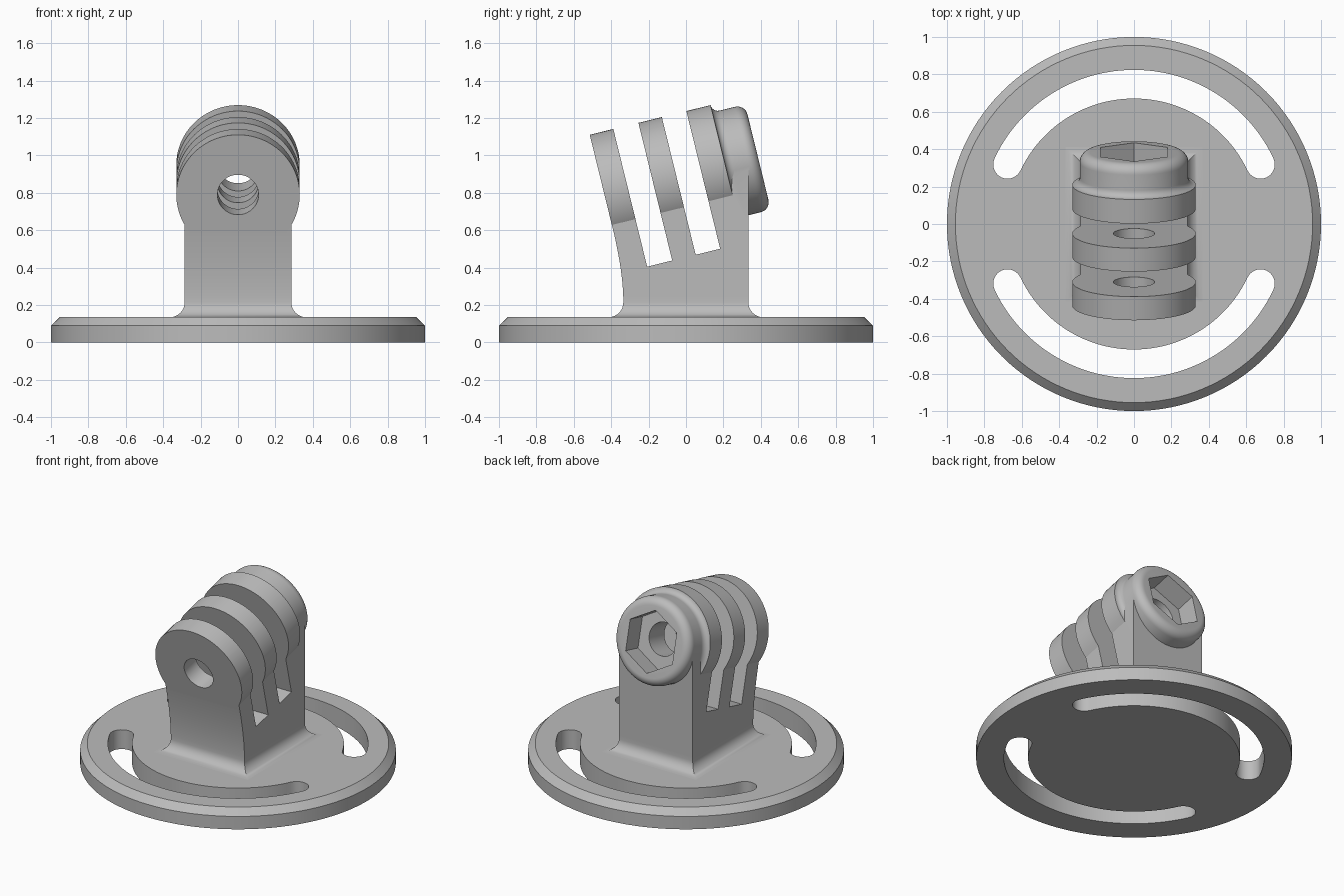
import bpy, bmesh, math
from mathutils import Matrix, Vector

if "Cube" in bpy.data.objects:
    bpy.data.objects.remove(bpy.data.objects["Cube"])

grey = bpy.data.materials.new("grey plastic")
grey.diffuse_color = (0.5, 0.5, 0.5, 1)
grey.use_nodes = True
grey.node_tree.nodes["Principled BSDF"].inputs["Base Color"].default_value = grey.diffuse_color

TILT = math.radians(13.8)
# Tilted frame: local z runs along the hinge axis (s), local y points up (t)
AXIS = Matrix.Translation((0, -0.436, 0.79)) @ Matrix.Rotation(TILT - math.pi / 2, 4, 'X') @ Matrix.Diagonal((1, -1, 1, 1))


def make(name, rings, matrix=None):
    """Closed solid lofted through rings of equal point count."""
    bm = bmesh.new()
    vs = [[bm.verts.new(p) for p in ring] for ring in rings]
    n = len(rings[0])
    for a, b in zip(vs, vs[1:]):
        for i in range(n):
            j = (i + 1) % n
            bm.faces.new((a[i], a[j], b[j], b[i]))
    bm.faces.new(vs[0])
    bm.faces.new(vs[-1])
    if matrix:
        bm.transform(matrix)
    bmesh.ops.recalc_face_normals(bm, faces=bm.faces)
    me = bpy.data.meshes.new(name)
    bm.to_mesh(me)
    bm.free()
    ob = bpy.data.objects.new(name, me)
    bpy.context.collection.objects.link(ob)
    me.materials.append(grey)
    return ob


def circle(r, z, n=96, turn=0.0):
    return [(r * math.cos(turn + math.tau * i / n), r * math.sin(turn + math.tau * i / n), z)
            for i in range(n)]


def box(name, x, y0, y1, z0, z1, matrix):
    return make(name, [[(-x, y0, z), (x, y0, z), (x, y1, z), (-x, y1, z)] for z in (z0, z1)], matrix)


def combine(target, tool, operation):
    mod = target.modifiers.new(operation, 'BOOLEAN')
    mod.operation, mod.solver, mod.object = operation, 'EXACT', tool
    bpy.context.view_layer.objects.active = target
    bpy.ops.object.modifier_apply(modifier=mod.name)
    bpy.data.objects.remove(tool)


def smooth(ob):
    bpy.ops.object.select_all(action='DESELECT')
    ob.select_set(True)
    bpy.context.view_layer.objects.active = ob
    bpy.ops.object.shade_smooth_by_angle(angle=math.radians(25))


# Round base plate with a chamfered top edge
plate = make("base_plate", [circle(1, 0, 128), circle(1, 0.09, 128), circle(0.955, 0.135, 128)])

# Two curved slots with rounded ends
MID, HALF, A0 = 0.7475, 0.0765, math.radians(25.2)
for side in (0, math.pi):
    a1, a2 = side + A0, side + math.pi - A0
    arc = [a1 + (a2 - a1) * i / 48 for i in range(49)]
    outline = [((MID + HALF) * math.cos(a), (MID + HALF) * math.sin(a)) for a in arc]
    for i in range(1, 12):
        b = a2 + math.pi * i / 12
        outline.append((MID * math.cos(a2) + HALF * math.cos(b), MID * math.sin(a2) + HALF * math.sin(b)))
    outline += [((MID - HALF) * math.cos(a), (MID - HALF) * math.sin(a)) for a in reversed(arc)]
    for i in range(1, 12):
        b = a1 + math.pi + math.pi * i / 12
        outline.append((MID * math.cos(a1) + HALF * math.cos(b), MID * math.sin(a1) + HALF * math.sin(b)))
    combine(plate, make("slot_cutter", [[(x, y, z) for x, y in outline] for z in (-0.1, 0.3)]), 'DIFFERENCE')

# Stem: flared foot, front face bending into the tilt, upright back
def ring(x, yf, zf, yb, zb):
    return [(-x, yf, zf), (x, yf, zf), (x, yb, zb), (-x, yb, zb)]

R = 0.08
rings = [ring(0.285 + R, -0.335 - R, 0.125, 0.333 + R, 0.125)]
for i in range(9):
    a = math.pi / 2 * i / 8
    o, z = R * (1 - math.sin(a)), 0.135 + R * (1 - math.cos(a))
    rings.append(ring(0.285 + o, -0.335 - o, z, 0.333 + o, z))
for i in range(1, 13):
    t = i / 12
    y = -0.335 * (1 - t * t) - 0.394 * t * t
    z = 0.215 * (1 - t) ** 2 + 2 * 0.379 * t * (1 - t) + 0.62 * t * t
    rings.append(ring(0.285, y, z, 0.333, z))
rings.append(ring(0.285, -0.436, 0.79, 0.333, 0.79 + 0.769 * math.tan(TILT)))
mount = make("hinge_mount", rings)

# Hinge barrel with a filleted, rounded boss behind it
profile = [(0, 0.33), (0.665, 0.33)]
for i in range(1, 7):
    a = math.pi / 2 * i / 6
    profile.append((0.665 + 0.04 * (1 - math.cos(a)), 0.33 - 0.04 * math.sin(a)))
for i in range(9):
    a = math.pi / 2 * i / 8
    profile.append((0.79 + 0.055 * math.sin(a), 0.235 + 0.055 * math.cos(a)))
combine(mount, make("barrel", [circle(r, s) for s, r in profile], AXIS), 'UNION')

# Gaps between the three fingers
for s0, s1 in ((0.13, 0.268), (0.397, 0.532)):
    combine(mount, box("gap_cutter", 0.6, -0.428, 0.6, s0, s1, AXIS), 'DIFFERENCE')

# Bolt hole and hexagonal nut socket
combine(mount, make("hole_cutter", [circle(0.11, -0.2, 64), circle(0.11, 1.1, 64)], AXIS), 'DIFFERENCE')
combine(mount, make("socket_cutter", [circle(0.208, s, 6, math.pi / 6) for s in (0.705, 1.0)], AXIS), 'DIFFERENCE')

smooth(plate)
smooth(mount)
